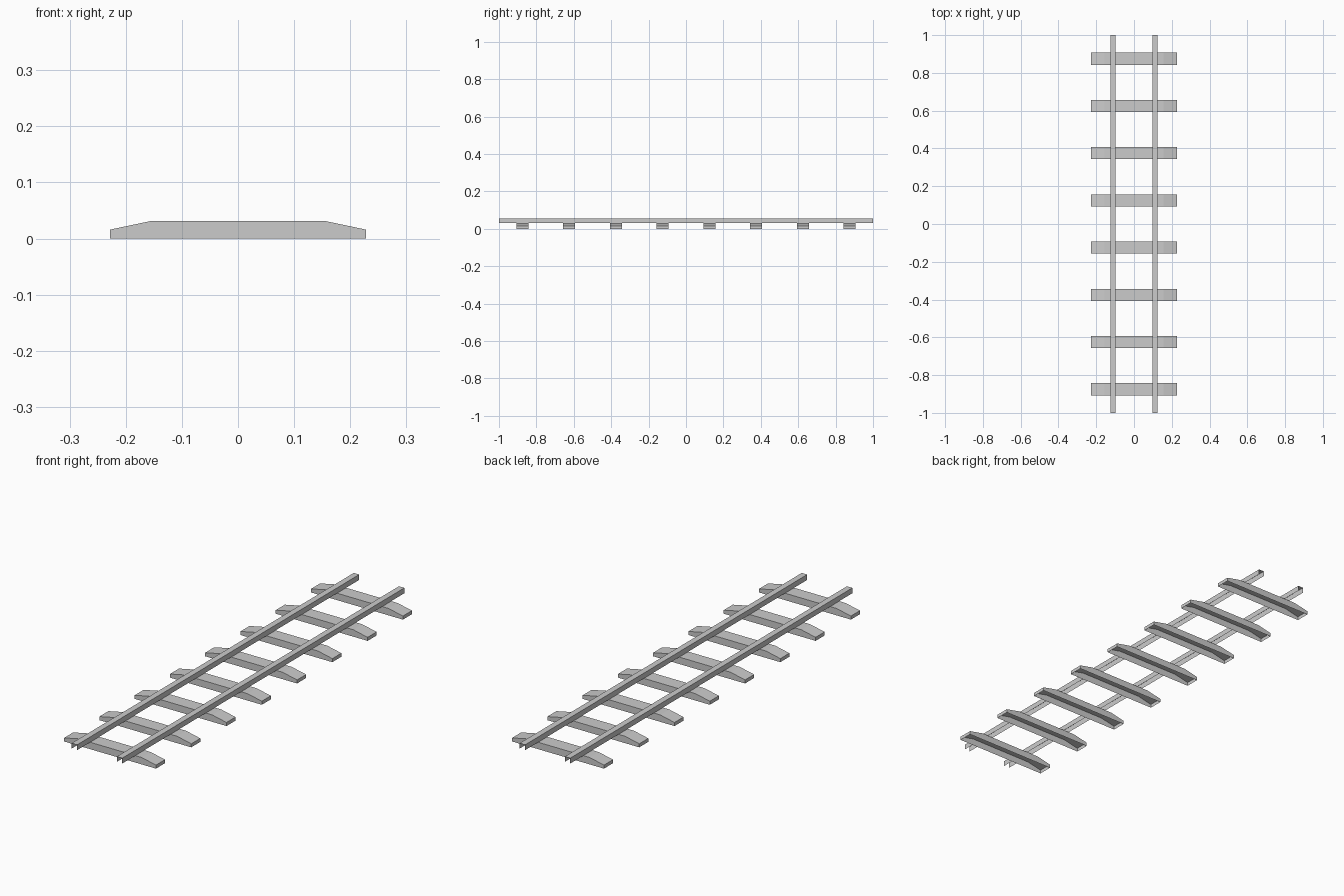
import bpy

cube = bpy.data.objects.get("Cube")
if cube:
    bpy.data.objects.remove(cube, do_unlink=True)

grey = bpy.data.materials.new("plain_grey")
grey.use_nodes = True
colour = (0.6, 0.6, 0.6, 1)
grey.diffuse_color = colour
grey.node_tree.nodes["Principled BSDF"].inputs["Base Color"].default_value = colour


def add_mesh(name, verts, faces):
    mesh = bpy.data.meshes.new(name)
    mesh.from_pydata(verts, [], faces)
    mesh.materials.append(grey)
    obj = bpy.data.objects.new(name, mesh)
    bpy.context.collection.objects.link(obj)
    return obj


def sweep(name, profile, start, end, place, caps=False):
    """Thin open shell: a profile swept between two depths, optionally with flat sides."""
    n = len(profile)
    verts = [place(a, z, d) for d in (start, end) for a, z in profile]
    faces = [(i, i + n, i + n + 1, i + 1) for i in range(n - 1)]
    if caps:
        faces += [tuple(range(n)), tuple(reversed(range(n, 2 * n)))]
    return add_mesh(name, verts, faces)


# Sleepers: sloped ends, closed sides, open underneath
HALF_LENGTH, HALF_FLAT, HALF_WIDTH = 0.228, 0.157, 0.032
END_Z, TOP_Z, RAIL_Z = 0.016, 0.031, 0.055
right_half = [(-HALF_LENGTH, 0), (-HALF_LENGTH, END_Z), (-HALF_FLAT, TOP_Z)]
sleeper_profile = right_half + [(-x, z) for x, z in reversed(right_half)]
for i in range(8):
    y = -0.875 + 0.25 * i
    sweep(f"sleeper_{i + 1}", sleeper_profile, y - HALF_WIDTH, y + HALF_WIDTH,
          lambda a, z, d: (a, d, z), caps=True)

# Rails: inverted channels, open underneath and at both ends
for side, sign in (("left", 1), ("right", -1)):
    x = 0.112 * sign
    w = 0.0135
    channel = [(x - w, TOP_Z), (x - w, RAIL_Z), (x + w, RAIL_Z), (x + w, TOP_Z)]
    sweep(f"{side}_rail", channel, -1, 1, lambda a, z, d: (a, d, z))
